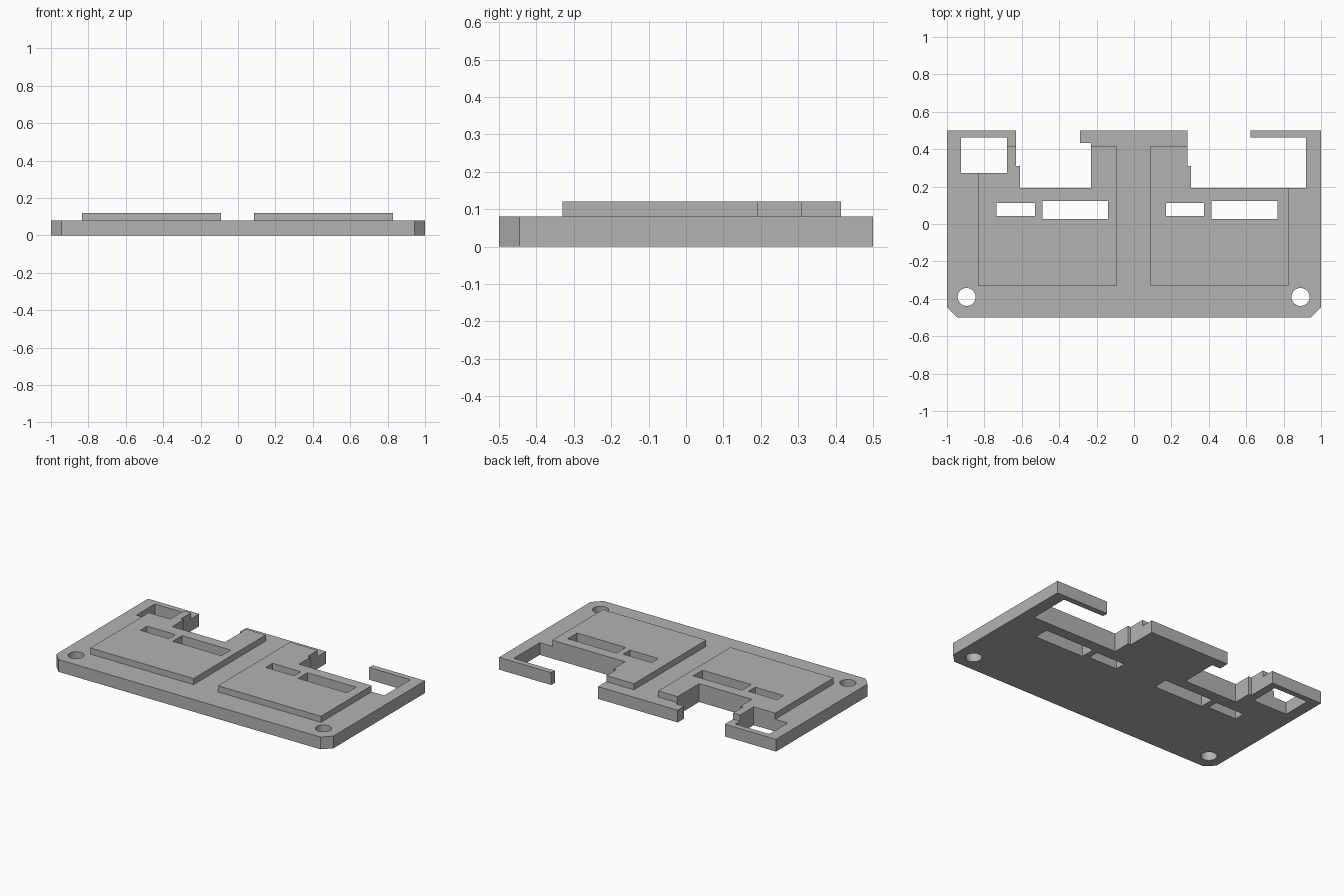
import bpy, bmesh, math

cube = bpy.data.objects.get("Cube")
if cube:
    bpy.data.objects.remove(cube, do_unlink=True)

GREY = (0.45, 0.45, 0.45, 1)
mat = bpy.data.materials.new("plain grey")
mat.use_nodes = True
mat.diffuse_color = GREY
mat.node_tree.nodes["Principled BSDF"].inputs["Base Color"].default_value = GREY

BASE_TOP, PAD_TOP = 0.08, 0.12


def prism(name, outline, z0, z1):
    """Extrude a flat outline from z0 to z1."""
    bm = bmesh.new()
    face = bm.faces.new([bm.verts.new((x, y, z0)) for x, y in outline])
    ext = bmesh.ops.extrude_face_region(bm, geom=[face])
    verts = [v for v in ext["geom"] if isinstance(v, bmesh.types.BMVert)]
    bmesh.ops.translate(bm, verts=verts, vec=(0, 0, z1 - z0))
    bmesh.ops.recalc_face_normals(bm, faces=bm.faces)
    mesh = bpy.data.meshes.new(name)
    bm.to_mesh(mesh)
    bm.free()
    mesh.materials.append(mat)
    obj = bpy.data.objects.new(name, mesh)
    bpy.context.collection.objects.link(obj)
    return obj


def rect(x0, x1, y0, y1):
    return [(x0, y0), (x1, y0), (x1, y1), (x0, y1)]


def circle(cx, cy, r, n=32):
    return [(cx + r * math.cos(2 * math.pi * i / n),
             cy + r * math.sin(2 * math.pi * i / n)) for i in range(n)]


# Plate with chamfered front corners, and two raised pads
base = prism("base_plate", [(-1, 0.5), (-1, -0.445), (-0.945, -0.5),
                            (0.945, -0.5), (1, -0.445), (1, 0.5)], 0, BASE_TOP)
right_pad = prism("right_pad", rect(-0.835, -0.09, -0.33, 0.415), BASE_TOP, PAD_TOP)
left_pad = prism("left_pad", rect(0.085, 0.83, -0.33, 0.415), BASE_TOP, PAD_TOP)

# Open bays in the back edge, with a stepped wall and a hooked arm
right_bay = [(-0.63, 0.6), (-0.63, 0.31), (-0.61, 0.31), (-0.61, 0.193),
             (-0.23, 0.193), (-0.23, 0.433), (-0.29, 0.433), (-0.29, 0.6)]
left_bay = [(0.285, 0.6), (0.285, 0.31), (0.305, 0.31), (0.305, 0.193),
            (0.92, 0.193), (0.92, 0.463), (0.623, 0.463), (0.623, 0.6)]

# Window, slots and screw holes
cuts = [right_bay, left_bay,
        rect(-0.925, -0.68, 0.273, 0.463),
        circle(-0.895, -0.39, 0.048), circle(0.89, -0.39, 0.048)]
for shift in (0, 0.905):
    cuts.append(rect(-0.735 + shift, -0.53 + shift, 0.043, 0.113))
    cuts.append(rect(-0.49 + shift, -0.138 + shift, 0.027, 0.123))

cutters = [prism("cutter", c, -0.1, 0.3) for c in cuts]
parts = (base, right_pad, left_pad)
for part in parts:
    for cutter in cutters:
        mod = part.modifiers.new("cut", "BOOLEAN")
        mod.operation = "DIFFERENCE"
        mod.solver = "EXACT"
        mod.object = cutter

# Bake the cuts and drop the cutters
bpy.context.view_layer.update()
graph = bpy.context.evaluated_depsgraph_get()
for part in parts:
    mesh = bpy.data.meshes.new_from_object(part.evaluated_get(graph))
    part.modifiers.clear()
    part.data = mesh
for cutter in cutters:
    bpy.data.objects.remove(cutter, do_unlink=True)

# Smooth walls inside the round holes only
for obj in bpy.context.selected_objects:
    obj.select_set(False)
base.select_set(True)
bpy.context.view_layer.objects.active = base
bpy.ops.object.shade_smooth_by_angle(angle=math.radians(30))
